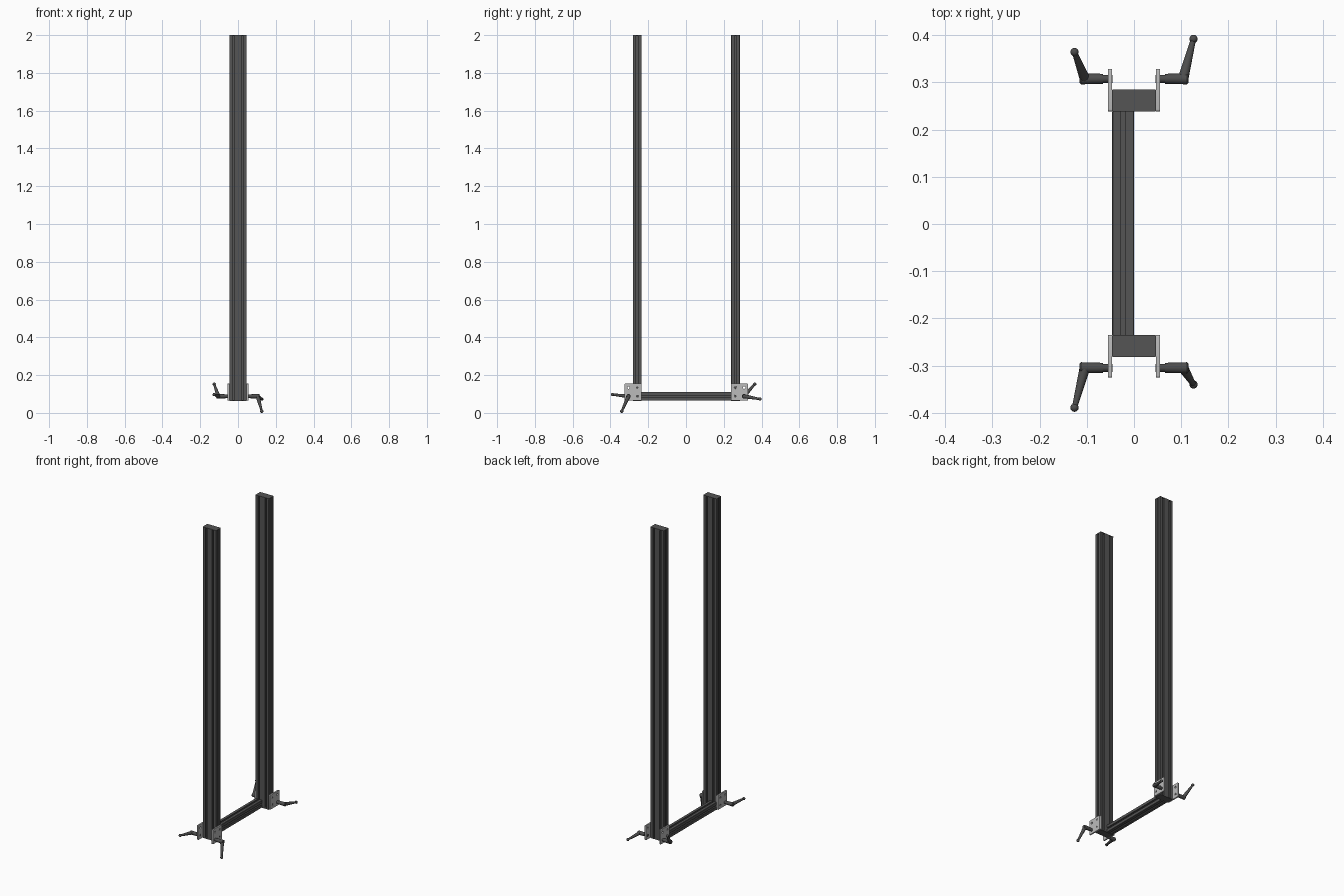
import bpy, bmesh, math
from mathutils import Vector, Matrix

if "Cube" in bpy.data.objects:
    bpy.data.objects.remove(bpy.data.objects["Cube"])

CELL = 0.0463      # slotted profile module
YC = 0.0015        # mirror centre of the frame
UY, HY = 0.26, 0.306   # upright and clamp offsets from the centre
ZH, ZB = 0.088, 0.065  # clamp height, underside of the frame


def material(name, v):
    m = bpy.data.materials.new(name)
    m.diffuse_color = (v, v, v, 1)
    m.use_nodes = True
    m.node_tree.nodes["Principled BSDF"].inputs["Base Color"].default_value = m.diffuse_color
    return m


DARK = material("dark_anodised", 0.09)
BLACK = material("lever_black", 0.075)
STEEL = material("bare_plate", 0.5)


def extrude_outline(name, loops, depth, matrix, mat):
    """Filled outline (later loops are holes), extruded from 0 to depth."""
    cu = bpy.data.curves.new(name, 'CURVE')
    cu.dimensions, cu.fill_mode, cu.extrude = '2D', 'BOTH', depth / 2
    for pts in loops:
        s = cu.splines.new('POLY')
        s.points.add(len(pts) - 1)
        for p, q in zip(s.points, pts):
            p.co = (q[0], q[1], 0, 1)
        s.use_cyclic_u = True
    ob = bpy.data.objects.new(name, cu)
    bpy.context.collection.objects.link(ob)
    ob.matrix_world = matrix @ Matrix.Translation((0, 0, depth / 2))
    bpy.ops.object.select_all(action='DESELECT')
    ob.select_set(True)
    bpy.context.view_layer.objects.active = ob
    bpy.ops.object.convert(target='MESH')
    ob = bpy.context.object
    ob.name = name
    ob.data.materials.clear()
    ob.data.materials.append(mat)
    bpy.ops.object.shade_smooth_by_angle(angle=math.radians(30))
    return ob


def circle(cx, cy, r, n=20):
    return [(cx + r * math.cos(2 * math.pi * i / n),
             cy + r * math.sin(2 * math.pi * i / n)) for i in range(n)]


def rounded(x0, y0, x1, y1, r, n=4):
    pts = []
    for k, (x, y) in enumerate([(x1 - r, y1 - r), (x0 + r, y1 - r),
                                (x0 + r, y0 + r), (x1 - r, y0 + r)]):
        for i in range(n + 1):
            a = (k + i / n) * math.pi / 2
            pts.append((x + r * math.cos(a), y + r * math.sin(a)))
    return pts


SLOT = [(-.0052, 0), (-.0052, .0045), (-.0105, .0045), (-.0105, .0075), (-.0055, .0135),
        (.0055, .0135), (.0105, .0075), (.0105, .0045), (.0052, .0045), (.0052, 0)]


def slotted(nx, ny):
    """Outline of an nx by ny slotted aluminium profile."""
    hx, hy, c = nx * CELL / 2, ny * CELL / 2, 0.0015
    sides = [((-hx, -hy), (1, 0), nx), ((hx, -hy), (0, 1), ny),
             ((hx, hy), (-1, 0), nx), ((-hx, hy), (0, -1), ny)]
    pts = []
    for start, d, n in sides:
        s, d = Vector(start), Vector(d)
        inward = Vector((-d.y, d.x))
        pts.append(s + d * c)
        for k in range(n):
            for u, v in SLOT:
                pts.append(s + d * (CELL * (k + .5) + u) + inward * v)
        pts.append(s + d * (n * CELL - c))
    return pts


def lever(name, side, y, ball):
    """Clamp lever: stud, hub with domed end, tapered arm and ball."""
    bm = bmesh.new()

    def rod(a, b, r1, r2):
        a, b = Vector(a), Vector(b)
        d = b - a
        m = Matrix.Translation((a + b) / 2) @ d.to_track_quat('Z', 'Y').to_matrix().to_4x4()
        bmesh.ops.create_cone(bm, cap_ends=True, segments=24, radius1=r1,
                              radius2=r2, depth=d.length, matrix=m)

    def at(x):
        return (side * x, y, ZH)
    rod(at(.046), at(.067), .0085, .0085)
    rod(at(.066), at(.112), .0105, .0118)
    rod(at(.112), at(.115), .0118, .009)
    tip = Vector((side * .126, *ball))
    rod(at(.104), tip, .0112, .0055)
    bmesh.ops.create_uvsphere(bm, u_segments=20, v_segments=12, radius=.0087,
                              matrix=Matrix.Translation(tip))
    me = bpy.data.meshes.new(name)
    bm.to_mesh(me)
    bm.free()
    ob = bpy.data.objects.new(name, me)
    bpy.context.collection.objects.link(ob)
    me.materials.append(BLACK)
    bpy.ops.object.select_all(action='DESELECT')
    ob.select_set(True)
    bpy.context.view_layer.objects.active = ob
    bpy.ops.object.shade_smooth_by_angle(angle=math.radians(35))


# local x, y, z -> world y, z, x
YZX = Matrix(((0, 0, 1, 0), (1, 0, 0, 0), (0, 1, 0, 0), (0, 0, 0, 1)))
# local x, y, z -> world z, x, y
ZXY = Matrix(((0, 1, 0, 0), (0, 0, 1, 0), (1, 0, 0, 0), (0, 0, 0, 1)))

BALLS = {(1, 1): (.392, .073), (-1, 1): (.364, .152),
         (-1, -1): (-.389, .097), (1, -1): (-.34, .0087)}

for sy, end in ((1, "back"), (-1, "front")):
    # upright and its end caps
    y = YC + sy * UY
    extrude_outline(end + "_upright", [slotted(2, 1)], 1.93,
                    Matrix.Translation((0, y, .067)), DARK)
    for z, part in ((1.996, "_top_cap"), (.063, "_bottom_cap")):
        extrude_outline(end + part, [rounded(-CELL, -CELL / 2, CELL, CELL / 2, .0015)],
                        .004, Matrix.Translation((0, y, z)), DARK)
    for sx, side in ((1, "right"), (-1, "left")):
        tag = f"{end}_{side}"
        x0 = CELL if sx > 0 else -CELL - .0085
        # side plate with four holes
        ys = sorted((YC + sy * .237, YC + sy * .327))
        holes = [(YC + sy * h, z) for h in (UY, HY) for z in (ZH, ZH + .046)]
        loops = [rounded(ys[0], ZB, ys[1], .155, .004)]
        loops += [circle(a, b, .0065) for a, b in holes]
        extrude_outline(tag + "_plate", loops, .0085,
                        Matrix.Translation((x0, 0, 0)) @ YZX, STEEL)
        # sunk screws into the upright
        for i, (a, b) in enumerate(holes[:2]):
            extrude_outline(f"{tag}_screw_{i + 1}", [circle(a, b, .0063)], .006,
                            Matrix.Translation((x0 + (0 if sx > 0 else .0025), 0, 0)) @ YZX, BLACK)
        lever(tag + "_lever", sx, YC + sy * HY, BALLS[sx, sy])

# cross bar between the uprights
half = UY - CELL / 2
extrude_outline("cross_bar", [slotted(1, 1)], 2 * half,
                Matrix.Translation((-CELL / 2, YC - half, ZB + CELL / 2)) @ ZXY, DARK)
